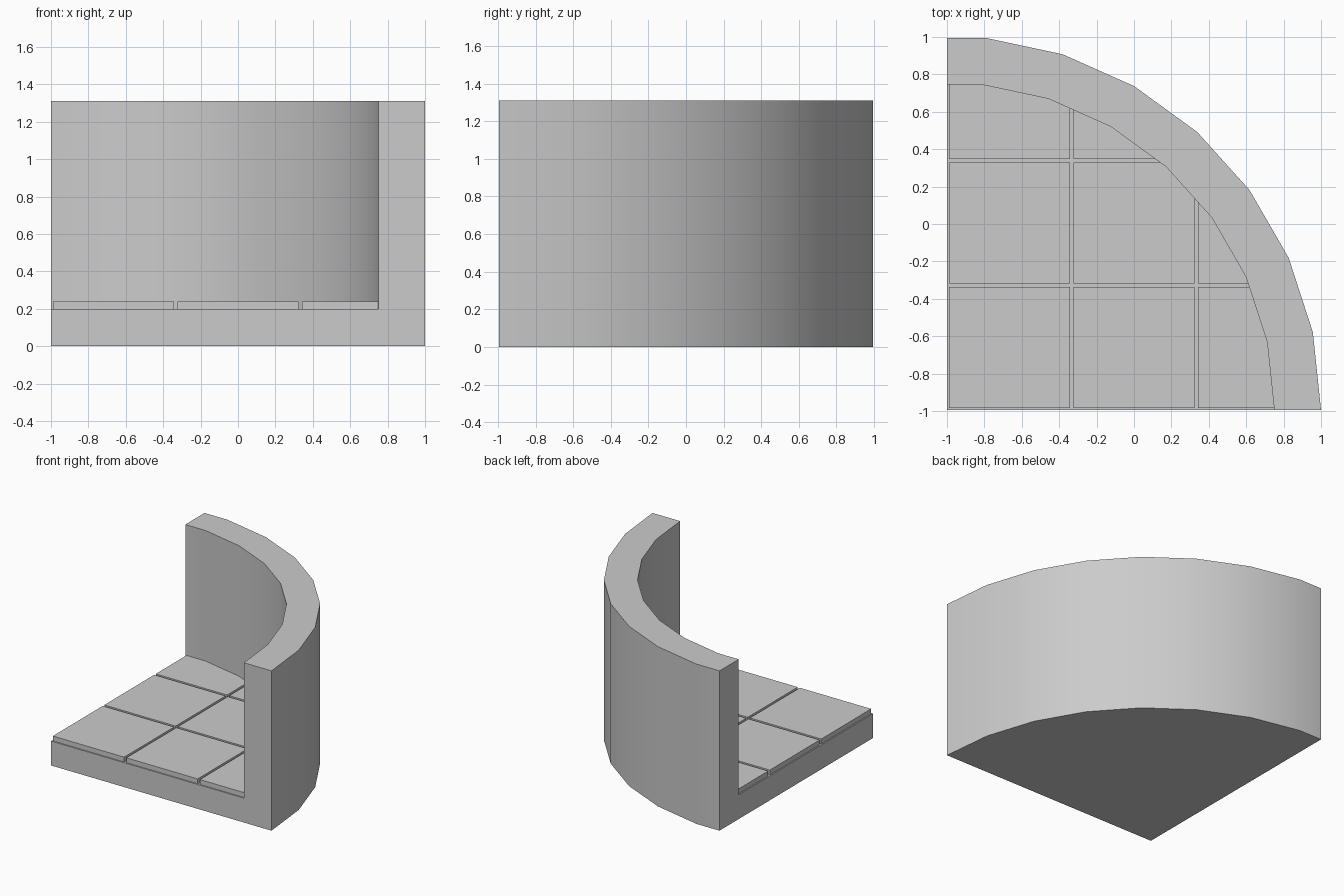
import bpy, bmesh
from math import radians, sin, cos
from mathutils import Vector

cube = bpy.data.objects.get("Cube")
if cube:
    bpy.data.objects.remove(cube, do_unlink=True)

OUTER, INNER = 2.0, 1.75
HEIGHT, SLAB, TILE = 1.31, 0.2, 0.04
CORNER = Vector((-1, -OUTER * cos(radians(6)) / 2, 0))
PITCH, GAP = 2 / 3, 0.02

stone = bpy.data.materials.new("grey_stone")
stone.use_nodes = True
grey = (0.6, 0.6, 0.6, 1)
stone.diffuse_color = grey
stone.node_tree.nodes["Principled BSDF"].inputs["Base Color"].default_value = grey

# Quarter arc in steps of 12 degrees; the last step is a half step, cut flat
arc = [(radians(12 * i), 1.0) for i in range(8)] + [(radians(90), cos(radians(6)))]


def arc_point(step, radius, z):
    angle, scale = step
    return CORNER + Vector((radius * scale * cos(angle), radius * scale * sin(angle), z))


def finish(bm, name):
    bmesh.ops.recalc_face_normals(bm, faces=bm.faces)
    mesh = bpy.data.meshes.new(name)
    bm.to_mesh(mesh)
    bm.free()
    mesh.materials.append(stone)
    obj = bpy.data.objects.new(name, mesh)
    bpy.context.collection.objects.link(obj)
    return obj


# Floor slab and curved wall: one L-shaped section swept round the corner
section = [(0, 0), (OUTER, 0), (OUTER, HEIGHT), (INNER, HEIGHT), (INNER, SLAB), (0, SLAB)]
bm = bmesh.new()
rings = [[bm.verts.new(arc_point(step, r, z)) for r, z in section] for step in arc]
for a, b in zip(rings, rings[1:]):
    for i in range(len(section) - 1):
        bm.faces.new((a[i], b[i], b[i + 1], a[i + 1]))
bm.faces.new(rings[0])
bm.faces.new(rings[-1])
bmesh.ops.remove_doubles(bm, verts=bm.verts, dist=0.0001)
body = finish(bm, "floor_and_curved_wall")
bpy.ops.object.select_all(action="DESELECT")
body.select_set(True)
bpy.context.view_layer.objects.active = body
bpy.ops.object.shade_smooth_by_angle(angle=radians(30))


# Floor tiles: square cells trimmed to the inside of the wall
def floor_tile(col, row):
    bm = bmesh.new()
    outline = [CORNER + Vector((0, 0, SLAB))] + [arc_point(s, INNER, SLAB) for s in arc]
    bm.faces.new([bm.verts.new(p) for p in outline])
    for axis, cell in ((Vector((1, 0, 0)), col), (Vector((0, 1, 0)), row)):
        low = CORNER + axis * (cell * PITCH + GAP / 2)
        high = CORNER + axis * ((cell + 1) * PITCH - GAP / 2)
        for point, normal in ((low, -axis), (high, axis)):
            bmesh.ops.bisect_plane(bm, geom=bm.verts[:] + bm.edges[:] + bm.faces[:],
                                   plane_co=point, plane_no=normal, clear_outer=True)
    if not bm.faces:
        bm.free()
        return
    top = bmesh.ops.extrude_face_region(bm, geom=bm.faces[:], use_keep_orig=True)["geom"]
    verts = [g for g in top if isinstance(g, bmesh.types.BMVert)]
    bmesh.ops.translate(bm, verts=verts, vec=(0, 0, TILE))
    finish(bm, f"floor_tile_{col + 1}_{row + 1}")


for col in range(3):
    for row in range(3):
        floor_tile(col, row)
